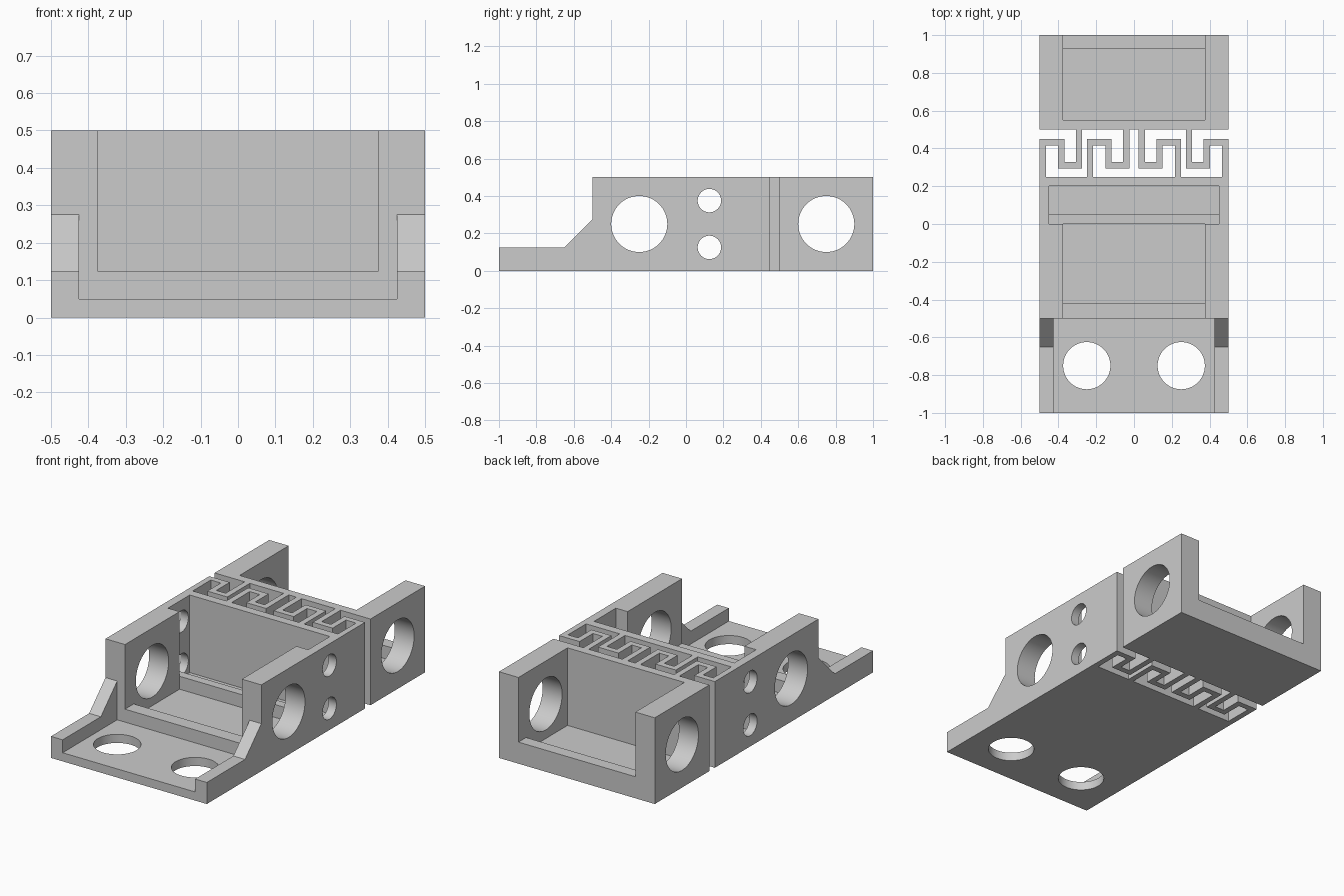
import bpy
import bmesh
import math
from mathutils import Matrix, Vector

if "Cube" in bpy.data.objects:
    bpy.data.objects.remove(bpy.data.objects["Cube"], do_unlink=True)

GREY = (0.6, 0.6, 0.6, 1.0)
mat = bpy.data.materials.new("plain grey")
mat.use_nodes = True
mat.diffuse_color = GREY
mat.node_tree.nodes["Principled BSDF"].inputs["Base Color"].default_value = GREY

FLOOR, RIDGE, HEIGHT = 0.05, 0.125, 0.5


def add_object(name, bm):
    bmesh.ops.recalc_face_normals(bm, faces=bm.faces[:])
    mesh = bpy.data.meshes.new(name)
    bm.to_mesh(mesh)
    bm.free()
    mesh.materials.append(mat)
    obj = bpy.data.objects.new(name, mesh)
    bpy.context.collection.objects.link(obj)
    return obj


def prism(name, points, offset):
    """Extrude a flat outline of 3D points along an offset."""
    bm = bmesh.new()
    face = bm.faces.new([bm.verts.new(p) for p in points])
    moved = bmesh.ops.extrude_face_region(bm, geom=[face])["geom"]
    verts = [v for v in moved if isinstance(v, bmesh.types.BMVert)]
    bmesh.ops.translate(bm, verts=verts, vec=Vector(offset))
    return add_object(name, bm)


def side_prism(name, outline, half_width):
    """Side outline (y, z) extruded across the whole width."""
    return prism(name, [(-half_width, y, z) for y, z in outline], (2 * half_width, 0, 0))


def drill(center, radius, axis):
    """Cylinder cutter running through the model along X or Z."""
    bm = bmesh.new()
    turn = Matrix.Rotation(math.pi / 2, 4, 'Y') if axis == 'X' else Matrix()
    bmesh.ops.create_cone(bm, cap_ends=True, segments=64, radius1=radius, radius2=radius,
                          depth=1.4, matrix=Matrix.Translation(center) @ turn)
    return add_object("hole_cutter", bm)


def carve(obj, cutters):
    """Subtract every cutter from the part, then discard it."""
    bpy.ops.object.select_all(action='DESELECT')
    bpy.context.view_layer.objects.active = obj
    obj.select_set(True)
    for cutter in cutters:
        cutter.hide_render = True
        mod = obj.modifiers.new("cut", 'BOOLEAN')
        mod.operation = 'DIFFERENCE'
        mod.solver = 'EXACT'
        mod.object = cutter
        bpy.ops.object.modifier_apply(modifier=mod.name)
        bpy.data.objects.remove(cutter, do_unlink=True)
    bpy.ops.object.shade_smooth_by_angle(angle=math.radians(30))


# Front carrier: low mounting tray, ramped cheeks, tall main frame
front_body = side_prism("front_carrier", [(-1, 0), (0.25, 0), (0.25, HEIGHT), (-0.5, HEIGHT),
                                          (-0.5, 0.275), (-0.65, RIDGE), (-1, RIDGE)], 0.5)
tray = side_prism("tray_cutter", [(-1.1, FLOOR), (-0.5, FLOOR), (-0.5, 0.6), (-1.1, 0.6)], 0.425)
bay = side_prism("bay_cutter", [(-0.55, RIDGE), (-0.42, RIDGE), (-0.42, FLOOR), (0, FLOOR),
                                (0, RIDGE), (0.02, RIDGE), (0.02, 0.6), (-0.55, 0.6)], 0.375)
slot = side_prism("slot_cutter", [(0, RIDGE), (0.05, RIDGE), (0.05, FLOOR), (0.2, FLOOR),
                                  (0.2, 0.6), (0, 0.6)], 0.45)
front_holes = [drill((0, -0.25, 0.25), 0.15, 'X')]
front_holes += [drill((0, 0.125, z), 0.0625, 'X') for z in (0.125, 0.375)]
front_holes += [drill((x, -0.75, 0), 0.125, 'Z') for x in (-0.25, 0.25)]
carve(front_body, [tray, bay, slot] + front_holes)

# Rear carrier: open-ended bay with a retaining ridge
rear_body = side_prism("rear_carrier", [(0.5, 0), (1, 0), (1, HEIGHT), (0.5, HEIGHT)], 0.5)
rear_bay = side_prism("rear_bay_cutter", [(0.55, FLOOR), (0.93, FLOOR), (0.93, RIDGE),
                                          (1.1, RIDGE), (1.1, 0.6), (0.55, 0.6)], 0.375)
carve(rear_body, [rear_bay, drill((0, 0.75, 0.25), 0.15, 'X')])

# Folded flexure springs joining the two carriers, mirrored left and right
T = 0.034
A, B, C = 0.0, 0.098, 0.192              # left edges of the three arms
LOW, TOP = 0.293, 0.45                   # ends of the folds
fold = [(A, 0.25), (A, TOP), (B + T, TOP), (B + T, LOW + T), (C, LOW + T), (C, 0.5),
        (C + T, 0.5), (C + T, LOW), (B, LOW), (B, TOP - T), (A + T, TOP - T), (A + T, 0.25)]
for side, label in ((-1, "right"), (1, "left")):
    for start, place in ((0.5, "outer"), (0.25, "inner")):
        prism(f"{place}_spring_{label}",
              [(side * (start - x), y, 0) for x, y in fold], (0, 0, HEIGHT))
